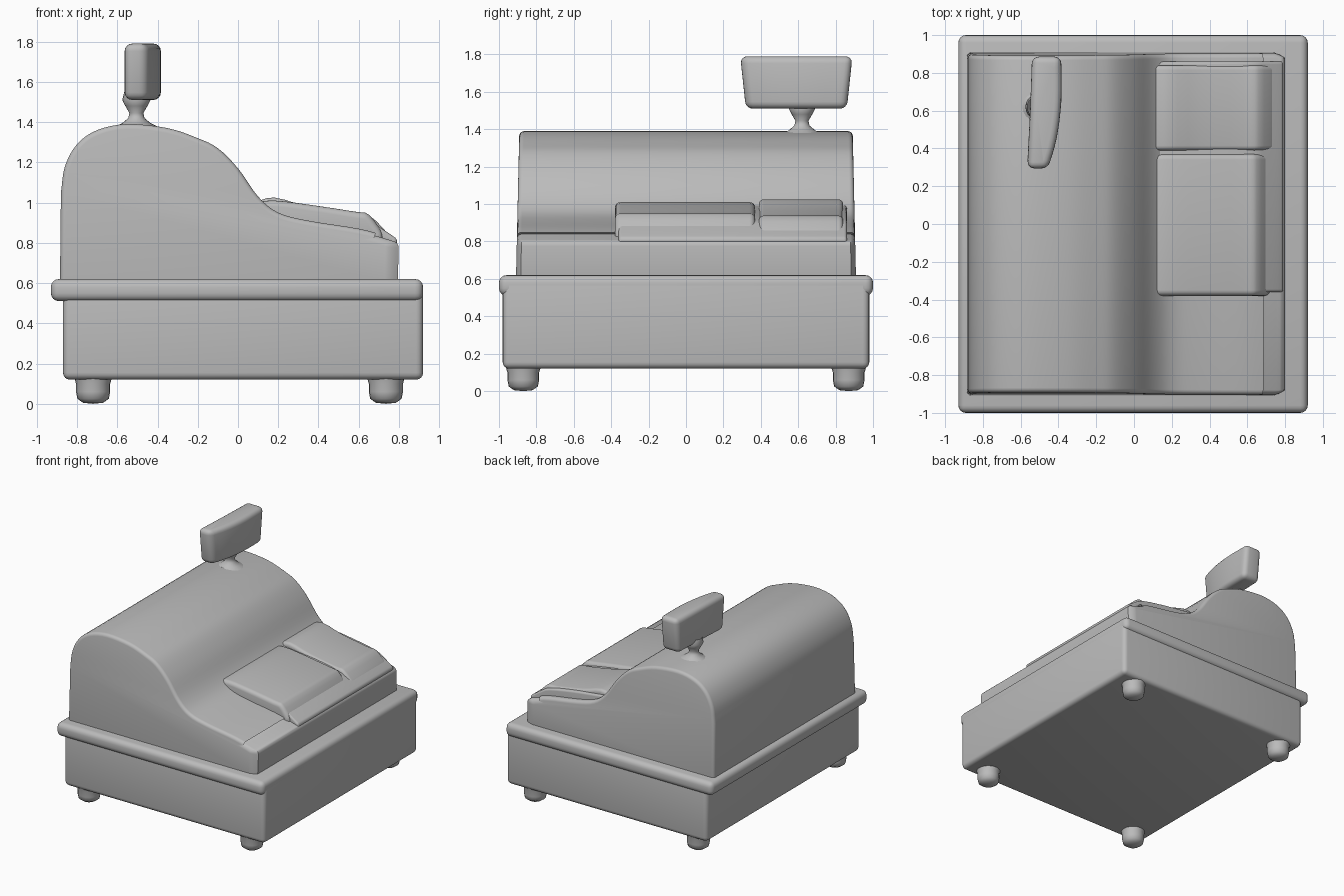
import bpy, bmesh, math
from mathutils import Vector

if "Cube" in bpy.data.objects:
    bpy.data.objects.remove(bpy.data.objects["Cube"])

grey = bpy.data.materials.new("plain grey")
grey.use_nodes = True
grey.diffuse_color = (0.5, 0.5, 0.5, 1)
grey.node_tree.nodes["Principled BSDF"].inputs["Base Color"].default_value = (0.5, 0.5, 0.5, 1)


def finish(name, bm, smooth_angle=40):
    bmesh.ops.recalc_face_normals(bm, faces=bm.faces)
    mesh = bpy.data.meshes.new(name)
    bm.to_mesh(mesh)
    bm.free()
    mesh.materials.append(grey)
    obj = bpy.data.objects.new(name, mesh)
    bpy.context.collection.objects.link(obj)
    bpy.ops.object.select_all(action='DESELECT')
    obj.select_set(True)
    bpy.context.view_layer.objects.active = obj
    bpy.ops.object.shade_smooth_by_angle(angle=math.radians(smooth_angle))
    return obj


def round_edges(bm, width, min_angle=35):
    bm.normal_update()
    sharp = [e for e in bm.edges if e.calc_face_angle(0) > math.radians(min_angle)]
    bmesh.ops.bevel(bm, geom=sharp, offset=width, segments=4, profile=0.5,
                    affect='EDGES', clamp_overlap=True)


def smooth_path(points, steps=4):
    """Catmull-Rom curve through the points."""
    pts = [Vector(p) for p in points]
    pts = [2 * pts[0] - pts[1]] + pts + [2 * pts[-1] - pts[-2]]
    path = []
    for a, b, c, d in zip(pts, pts[1:], pts[2:], pts[3:]):
        for i in range(steps):
            t = i / steps
            path.append(0.5 * (2 * b + (c - a) * t + (2 * a - 5 * b + 4 * c - d) * t ** 2
                               + (3 * b - a - 3 * c + d) * t ** 3))
    return path + [pts[-2]]


def prism(profile, lo, hi, place):
    """Extrude a flat outline from lo to hi; place(u, v, w) gives the 3D point."""
    bm = bmesh.new()
    rings = [[bm.verts.new(place(p[0], p[1], w)) for p in profile] for w in (lo, hi)]
    bm.faces.new(rings[0])
    bm.faces.new(rings[1][::-1])
    n = len(profile)
    for i in range(n):
        j = (i + 1) % n
        bm.faces.new((rings[0][i], rings[1][i], rings[1][j], rings[0][j]))
    bmesh.ops.recalc_face_normals(bm, faces=bm.faces)
    return bm


def along_y(u, v, w):
    return (u, w, v)


def rounded_box(name, lo, hi, width):
    outline = [(lo[0], lo[2]), (hi[0], lo[2]), (hi[0], hi[2]), (lo[0], hi[2])]
    bm = prism(outline, lo[1], hi[1], along_y)
    round_edges(bm, width)
    return finish(name, bm)


def turned(name, profile, centre):
    """Lathe (radius, height) points around a vertical axis."""
    bm = bmesh.new()
    verts = [bm.verts.new((r, 0, z)) for r, z in profile]
    edges = [bm.edges.new(pair) for pair in zip(verts, verts[1:])]
    bmesh.ops.spin(bm, geom=verts + edges, axis=(0, 0, 1), cent=(0, 0, 0),
                   angle=math.tau, steps=20)
    bmesh.ops.remove_doubles(bm, verts=bm.verts, dist=0.0005)
    bmesh.ops.translate(bm, verts=bm.verts, vec=centre)
    return finish(name, bm, 60)


# Drawer base with its overhanging lip
rounded_box("drawer_base", (-0.87, -0.98, 0.12), (0.92, 0.98, 0.6), 0.035)
rounded_box("base_lip", (-0.93, -1, 0.51), (0.92, 1, 0.62), 0.04)

# Feet
foot = [(0, 0), (0.05, 0.005), (0.078, 0.025), (0.085, 0.06), (0.085, 0.1), (0.1, 0.15)]
for x, side in ((-0.72, "back"), (0.735, "front")):
    for y, hand in ((-0.87, "right"), (0.87, "left")):
        turned(f"foot_{side}_{hand}", foot, (x, y, 0))

# Curved housing
hump = smooth_path([(-0.88, 1.05), (-0.86, 1.18), (-0.8, 1.29), (-0.7, 1.36), (-0.55, 1.39),
                    (-0.35, 1.37), (-0.2, 1.32), (-0.1, 1.27), (0, 1.17), (0.1, 1.03),
                    (0.2, 0.95), (0.35, 0.91), (0.6, 0.87), (0.75, 0.83), (0.85, 0.8)])
body = prism([(-0.885, 0.58)] + [tuple(p) for p in hump] + [(0.85, 0.58)], -0.9, 0.9, along_y)
round_edges(body, 0.045)
for v in body.verts:
    # slight taper towards the top, and rounded front corners in plan
    v.co.y *= 1.01 - 0.025 * (v.co.z - 0.6)
    if v.co.x > 0.7:
        v.co.x -= 0.08 * max(0, (abs(v.co.y) - 0.8) / 0.1) ** 2
finish("housing", body)

# Raised key panels on the sloping deck
def key_panel(name, y0, y1, points, width):
    top = [tuple(p) for p in smooth_path(points, 3)]
    bm = prism([(points[0][0], 0.8)] + top + [(points[-1][0], 0.79)], y0, y1, along_y)
    round_edges(bm, width)
    finish(name, bm)


key_panel("key_panel_right", -0.38, 0.37,
          [(0.08, 1.0), (0.18, 1.01), (0.35, 0.99), (0.58, 0.955), (0.65, 0.94), (0.72, 0.85)], 0.03)
key_panel("key_panel_left", 0.39, 0.84,
          [(0.08, 1.0), (0.18, 1.025), (0.35, 0.98), (0.58, 0.94), (0.66, 0.93), (0.75, 0.84)], 0.03)
key_panel("key_panel_bed", -0.36, 0.86,
          [(0.08, 1.0), (0.2, 0.985), (0.4, 0.96), (0.62, 0.92), (0.7, 0.88), (0.79, 0.82)], 0.03)

# Display sign: bowed in plan, narrower at the bottom
plan = ([(-0.54, 0.89), (-0.55, 0.6), (-0.565, 0.29)]
        + [tuple(p) for p in smooth_path([(-0.455, 0.29), (-0.41, 0.45), (-0.385, 0.65),
                                          (-0.385, 0.89)])])
sign = prism(plan, 1.51, 1.79, lambda u, v, w: (u, v, w))
for v in sign.verts:
    v.co.y = 0.59 + (v.co.y - 0.59) * (0.9 + 0.1 * (v.co.z - 1.51) / 0.28)
round_edges(sign, 0.04)
finish("display_sign", sign)

# Waisted sign post
turned("sign_post", [(0.12, 1.37), (0.07, 1.395), (0.04, 1.42), (0.035, 1.445),
                     (0.055, 1.48), (0.07, 1.51), (0.06, 1.55)], (-0.505, 0.62, 0))
